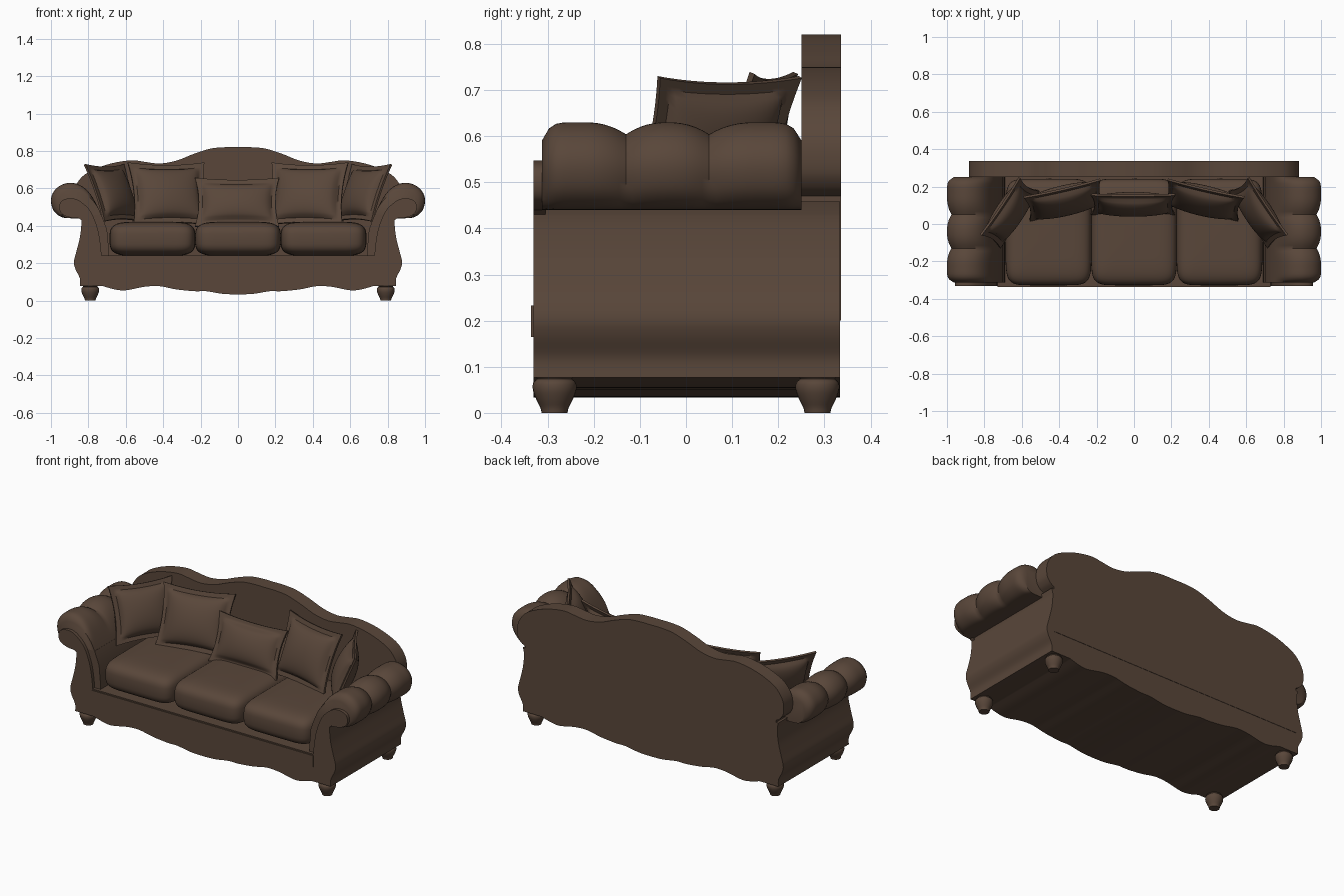
import bpy, bmesh, math
from mathutils import Matrix

if "Cube" in bpy.data.objects:
    bpy.data.objects.remove(bpy.data.objects["Cube"])

brown = bpy.data.materials.new("brown leather")
brown.diffuse_color = (0.1, 0.062, 0.042, 1)
brown.use_nodes = True
brown.node_tree.nodes["Principled BSDF"].inputs["Base Color"].default_value = brown.diffuse_color


def finish(name, bm, angle=40):
    bmesh.ops.recalc_face_normals(bm, faces=bm.faces[:])
    me = bpy.data.meshes.new(name)
    bm.to_mesh(me)
    bm.free()
    ob = bpy.data.objects.new(name, me)
    bpy.context.collection.objects.link(ob)
    me.materials.append(brown)
    bpy.ops.object.select_all(action='DESELECT')
    ob.select_set(True)
    bpy.context.view_layer.objects.active = ob
    bpy.ops.object.shade_smooth_by_angle(angle=math.radians(angle))
    return ob


def smooth(pts, n=5):
    """Open Catmull-Rom curve through the points."""
    p = [pts[0]] + pts + [pts[-1]]
    out = []
    for i in range(1, len(p) - 2):
        a, b, c, d = p[i - 1:i + 3]
        for k in range(n):
            t = k / n
            out.append(tuple(0.5 * (2 * b[j] + (c[j] - a[j]) * t
                       + (2 * a[j] - 5 * b[j] + 4 * c[j] - d[j]) * t * t
                       + (3 * b[j] - a[j] - 3 * c[j] + d[j]) * t ** 3) for j in (0, 1)))
    return out + [pts[-1]]


def slab(name, half, y0, y1):
    """Mirror a right-half outline (x, z) and extrude it along y."""
    pts = half + [(-x, z) for x, z in reversed(half) if x > 1e-4]
    bm = bmesh.new()
    loft(bm, pts, [(y0, None), (y1, None)])
    return finish(name, bm, 30)


def loft(bm, pts, stations):
    rings = []
    for y, f in stations:
        ring = []
        for x, z in pts:
            if f:
                x, z = f(x, z)
            ring.append(bm.verts.new((x, y, z)))
        rings.append(ring)
    n = len(pts)
    for a, b in zip(rings, rings[1:]):
        for i in range(n):
            bm.faces.new((a[i], a[(i + 1) % n], b[(i + 1) % n], b[i]))
    bm.faces.new(rings[0])
    bm.faces.new(rings[-1])


# Shared outlines: wavy apron and curved outer side
apron = smooth([(0, .033), (.08, .036), (.17, .05), (.23, .05), (.33, .06), (.42, .077),
                (.5, .074), (.6, .055), (.66, .06), (.72, .077)])
side = smooth([(.845, .077), (.846, .12), (.87, .17), (.877, .21), (.862, .27), (.845, .34),
               (.838, .4), (.838, .43)])

# Main body with seat deck
slab("body", apron + side + [(.845, .458), (.73, .458), (.7, .38), (.69, .24), (0, .24)],
     -.312, .334)

# Front panel with scrolled arm fronts
scroll = smooth([(.85, .44), (.9, .445), (.943, .465), (.956, .5), (.943, .533), (.9, .547),
                 (.85, .535), (.79, .48), (.752, .39), (.735, .3), (.73, .24)])
slab("front_panel", apron + side + scroll + [(0, .24)], -.331, -.305)

# Raised rail under the cushions
slab("front_rail", [(0, .165), (.73, .165), (.73, .233), (0, .233)], -.336, -.325)

# Camel-shaped backrest
crest = smooth([(.83, .47), (.86, .49), (.88, .53), (.875, .6), (.83, .665), (.76, .705),
                (.67, .735), (.57, .75), (.5, .742), (.42, .733), (.33, .748), (.24, .783),
                (.15, .812), (.07, .82), (0, .82)])
slab("backrest", [(0, .2), (.83, .2)] + crest, .25, .336)

# Rolled arms, puffed into three lobes along their length
arm = smooth([(.69, .24), (.695, .32), (.71, .4), (.745, .49), (.79, .57), (.84, .615),
              (.9, .63), (.955, .612), (.99, .575), (1.0, .53), (.985, .48), (.945, .447),
              (.89, .44), (.838, .44)]) + [(.83, .24)]


def puff(s, sign):
    def f(x, z):
        if z > .5:
            z = .5 + (z - .5) * s
        if x > .88:
            x = .88 + (x - .88) * s
        return sign * x, z
    return f


lobes = [(-.312, -.13), (-.13, .05), (.05, .25)]
for label, sign in (("left", -1), ("right", 1)):
    stations = []
    for k, (y0, y1) in enumerate(lobes):
        for i in range(0 if k == 0 else 1, 13):
            t = i / 12
            d = abs(2 * t - 1)
            end = (k == 0 and t < .5) or (k == 2 and t > .5)
            s = 1 - (.3 * d ** 6 if end else .2 * d ** 2.3)
            stations.append((y0 + (y1 - y0) * t, puff(s, sign)))
    bm = bmesh.new()
    loft(bm, arm, stations)
    finish(label + "_arm", bm, 50)


# Seat cushions as softened boxes
def spow(v, e):
    return math.copysign(abs(v) ** e, v)


def cushion(name, cx, rx, ry, rz, cy, cz):
    bm = bmesh.new()
    bmesh.ops.create_uvsphere(bm, u_segments=48, v_segments=24, radius=1)
    for v in bm.verts:
        lat = math.asin(max(-1, min(1, v.co.z)))
        lon = math.atan2(v.co.y, v.co.x)
        c = spow(math.cos(lat), .36)
        v.co = (cx + rx * c * spow(math.cos(lon), .28),
                cy + ry * c * spow(math.sin(lon), .28),
                cz + rz * spow(math.sin(lat), .6))
    finish(name, bm, 60)


for label, cx in (("left", -.457), ("middle", 0), ("right", .457)):
    cushion(label + "_seat_cushion", cx, .23, .285, .092, -.043, .33)


# Throw pillows: puffed centre, thin flange, pulled-out corners
def pillow(name, w, h, thick, loc, lean, yaw, n=28):
    bm = bmesh.new()
    flange = .03
    grids = []
    for sgn in (-1, 1):
        grid = {}
        for i in range(n + 1):
            for j in range(n + 1):
                u, v = -math.cos(math.pi * i / n), -math.cos(math.pi * j / n)
                x = w / 2 * u * (1 - .09 * (1 - v * v))
                z = h / 2 * v * (1 - .09 * (1 - u * u))
                a = max(0, 1 - (u / (1 - 2 * flange / w)) ** 2)
                b = max(0, 1 - (v / (1 - 2 * flange / h)) ** 2)
                y = sgn * (.006 + thick / 2 * (a * b) ** .45)
                grid[i, j] = bm.verts.new((x, y, z))
        for i in range(n):
            for j in range(n):
                bm.faces.new((grid[i, j], grid[i + 1, j], grid[i + 1, j + 1], grid[i, j + 1]))
        grids.append(grid)
    rim = ([(i, 0) for i in range(n)] + [(n, j) for j in range(n)]
           + [(i, n) for i in range(n, 0, -1)] + [(0, j) for j in range(n, 0, -1)])
    a, b = grids
    for p, q in zip(rim, rim[1:] + rim[:1]):
        bm.faces.new((a[p], a[q], b[q], b[p]))
    m = (Matrix.Translation(loc) @ Matrix.Rotation(math.radians(yaw), 4, 'Z')
         @ Matrix.Rotation(math.radians(-lean), 4, 'X'))
    bm.transform(m)
    finish(name, bm, 45)


pillow("middle_pillow", .45, .28, .1, (-.005, .105, .525), 22, 0)
for label, s in (("left", -1), ("right", 1)):
    pillow(label + "_large_pillow", .42, .36, .12, (s * .37, .125, .57), 22, -s * 13)
    pillow(label + "_corner_pillow", .37, .33, .11, (s * .665, .06, .575), 22, -s * 56)

# Turned feet
foot = smooth([(.028, 0), (.031, .012), (.04, .03), (.047, .05), (.046, .066), (.038, .074),
               (.045, .082), (.045, .1)], 3)
for fy, fname in ((-.285, "front"), (.285, "back")):
    for fx, label in ((-.79, "left"), (.79, "right")):
        bm = bmesh.new()
        rings = [[bm.verts.new((fx + r * math.cos(a * math.tau / 24),
                                fy + r * math.sin(a * math.tau / 24), z)) for a in range(24)]
                 for r, z in foot]
        for p, q in zip(rings, rings[1:]):
            for i in range(24):
                bm.faces.new((p[i], p[(i + 1) % 24], q[(i + 1) % 24], q[i]))
        bm.faces.new(rings[0])
        bm.faces.new(rings[-1])
        finish(fname + "_" + label + "_foot", bm)
